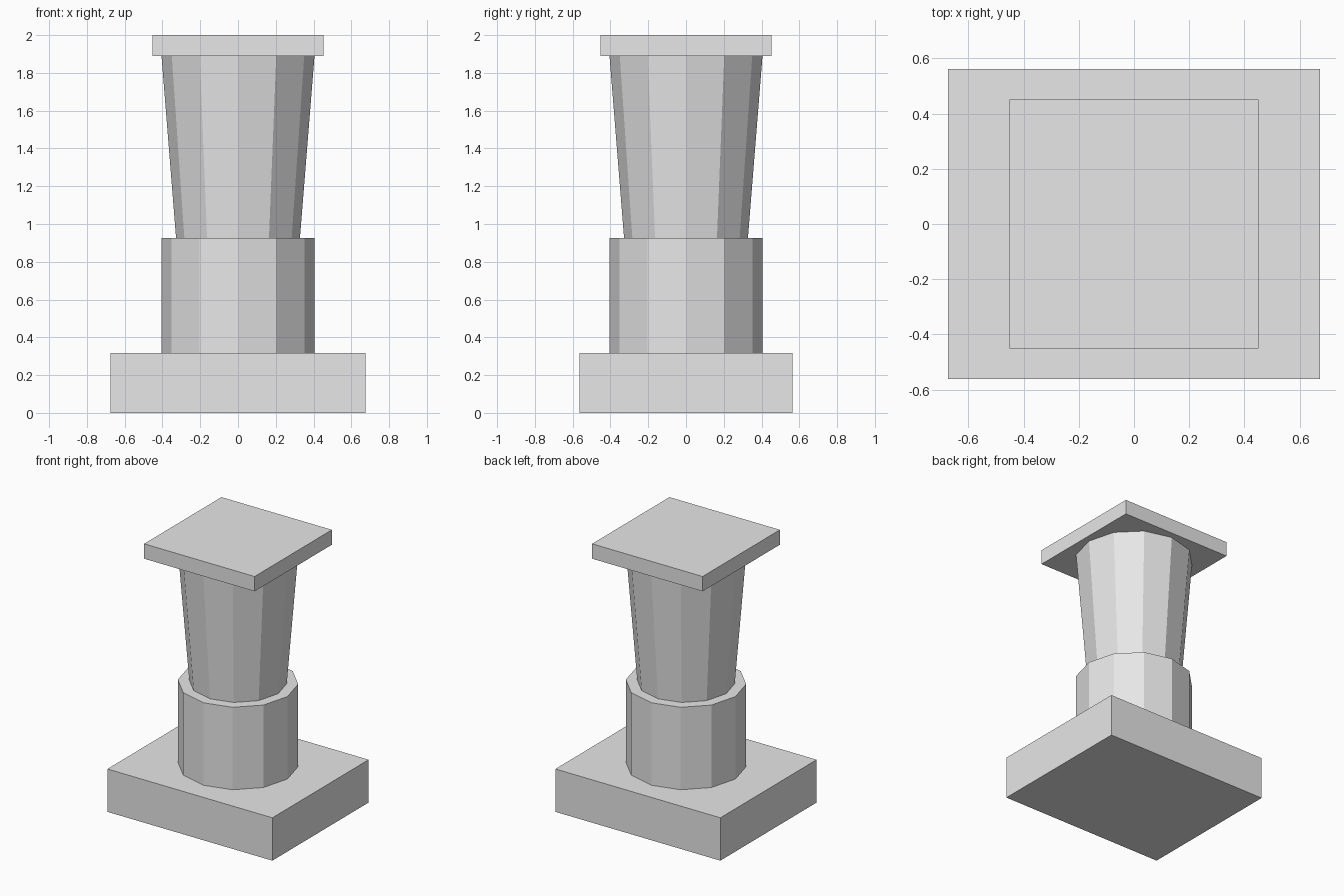
import bpy

default = bpy.data.objects.get("Cube")
if default:
    bpy.data.objects.remove(default, do_unlink=True)

# Single stone grey
stone = bpy.data.materials.new("stone_grey")
stone.use_nodes = True
stone.diffuse_color = (0.8, 0.8, 0.8, 1)
stone.node_tree.nodes["Principled BSDF"].inputs["Base Color"].default_value = stone.diffuse_color


def finish(name):
    obj = bpy.context.object
    obj.name = obj.data.name = name
    obj.data.materials.append(stone)


def slab(name, width, depth, bottom, top):
    bpy.ops.mesh.primitive_cube_add(size=1, location=(0, 0, (bottom + top) / 2))
    bpy.context.object.scale = (width, depth, top - bottom)
    bpy.ops.object.transform_apply(location=False, rotation=False, scale=True)
    finish(name)


def drum(name, lower_radius, upper_radius, bottom, top):
    # Twelve flat sides, with corners on the x and y axes
    bpy.ops.mesh.primitive_cone_add(
        vertices=12, radius1=lower_radius, radius2=upper_radius,
        depth=top - bottom, location=(0, 0, (bottom + top) / 2))
    finish(name)


# Pedestal, from the ground up
slab("base_plinth", 1.35, 1.125, 0, 0.317)
drum("lower_drum", 0.405, 0.405, 0.317, 0.927)
drum("tapered_column", 0.328, 0.405, 0.927, 1.89)
slab("top_slab", 0.904, 0.904, 1.89, 2)
